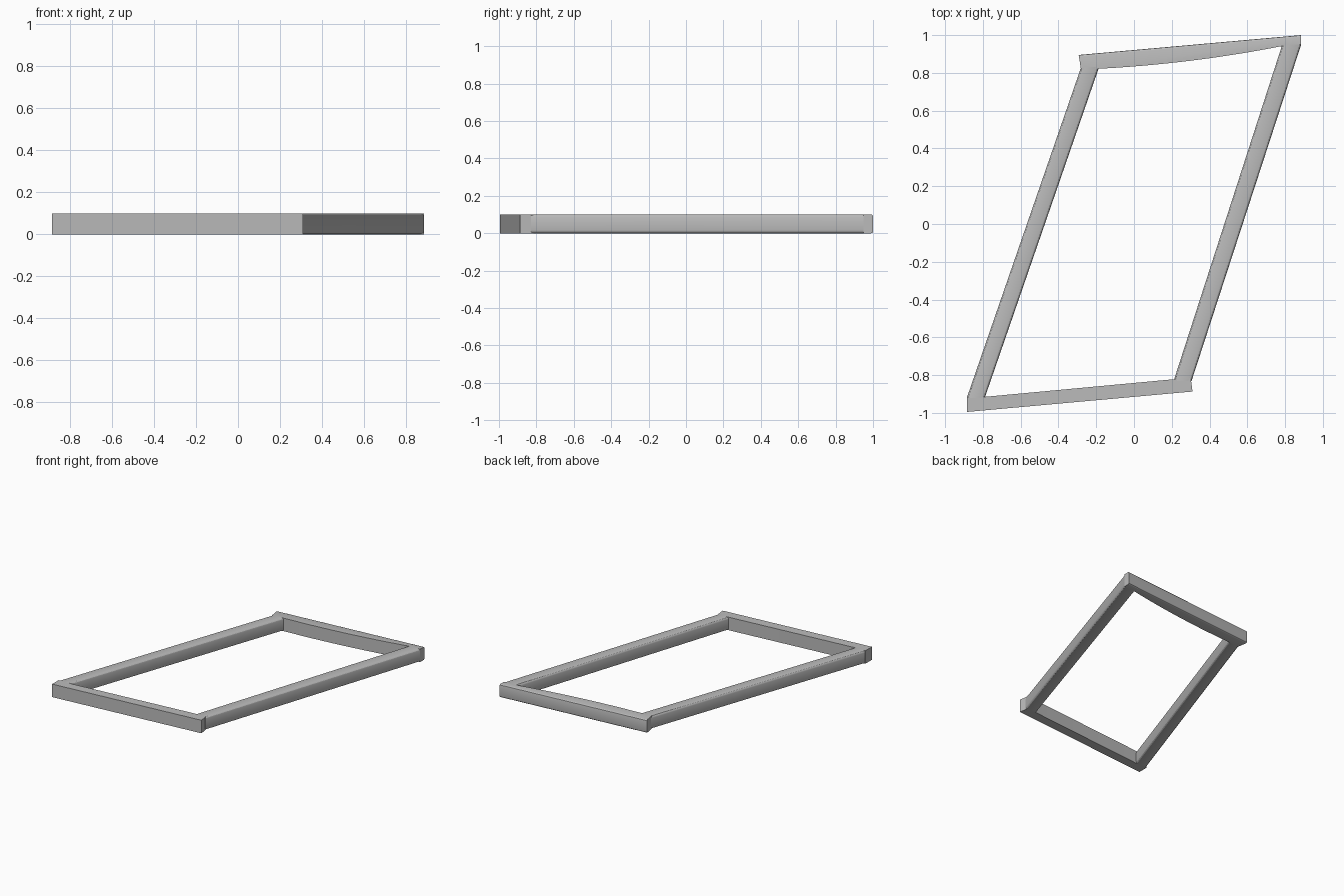
import bpy, bmesh

cube = bpy.data.objects.get("Cube")
if cube:
    bpy.data.objects.remove(cube)

HEIGHT = 0.1

grey = bpy.data.materials.new("plain grey")
grey.use_nodes = True
colour = (0.5, 0.5, 0.5, 1)
grey.diffuse_color = colour
grey.node_tree.nodes["Principled BSDF"].inputs["Base Color"].default_value = colour


def rail(name, outline, rounded, radius):
    """Prism over a counter-clockwise plan; the listed sides get rounded long edges."""
    bm = bmesh.new()
    low = [bm.verts.new((x, y, 0)) for x, y in outline]
    high = [bm.verts.new((x, y, HEIGHT)) for x, y in outline]
    bm.faces.new(low[::-1])
    bm.faces.new(high)
    n = len(outline)
    for i in range(n):
        j = (i + 1) % n
        bm.faces.new((low[i], low[j], high[j], high[i]))
    edges = [bm.edges.get((ring[i], ring[(i + 1) % n]))
             for i in rounded for ring in (low, high)]
    bmesh.ops.bevel(bm, geom=edges, offset=radius, segments=3, profile=0.5, affect='EDGES')
    mesh = bpy.data.meshes.new(name)
    bm.to_mesh(mesh)
    bm.free()
    mesh.materials.append(grey)
    obj = bpy.data.objects.new(name, mesh)
    bpy.context.collection.objects.link(obj)
    bpy.ops.object.select_all(action='DESELECT')
    obj.select_set(True)
    bpy.context.view_layer.objects.active = obj
    bpy.ops.object.shade_smooth_by_angle()


# Long side rails, rounded along both sides
rail("right_rail", [(-0.885, -0.92), (-0.79, -0.92), (-0.185, 0.83), (-0.28, 0.83)], (1, 3), 0.016)
rail("left_rail", [(0.21, -0.83), (0.305, -0.83), (0.885, 0.95), (0.785, 0.95)], (1, 3), 0.016)

# Short front rail, overhanging the left rail slightly
rail("front_rail", [(-0.885, -0.995), (0.31, -0.887), (0.3, -0.815), (0.21, -0.822),
                    (-0.79, -0.915), (-0.885, -0.915)], (3,), 0.01)

# Short back rail with a gently bowed inner side
bow = []
for i in range(13):
    t = i / 12
    bow.append((-0.185 + 0.97 * t, 0.822 + 0.12 * t - 0.07 * t * (1 - t)))
rail("back_rail", [(-0.28, 0.815)] + bow + [(0.885, 0.95), (0.885, 1.0), (-0.293, 0.895)],
     (len(bow) + 2,), 0.01)
